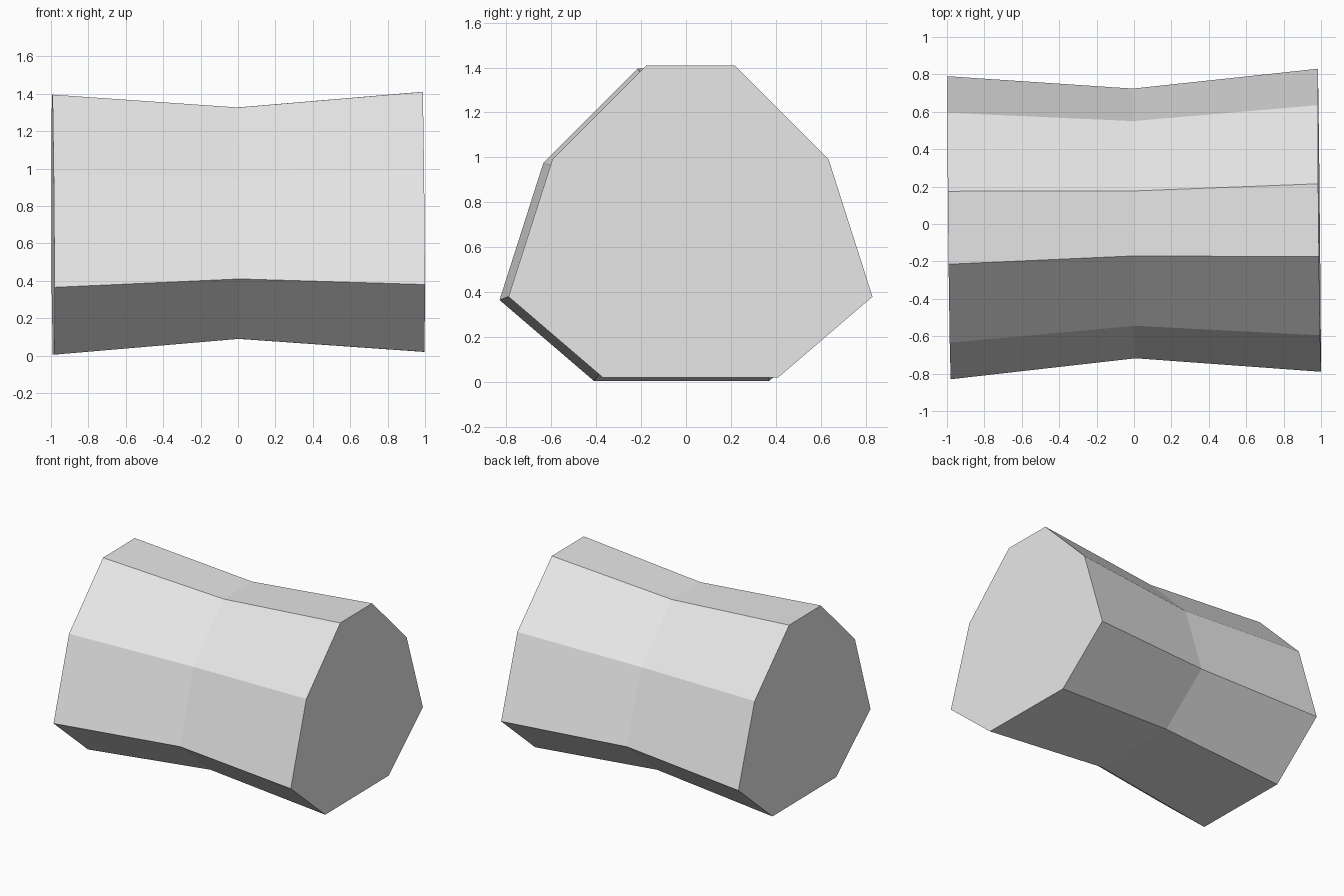
import bpy
import bmesh

cube = bpy.data.objects.get("Cube")
if cube:
    bpy.data.objects.remove(cube, do_unlink=True)

# One plain grey material
grey = bpy.data.materials.new("light grey")
grey.use_nodes = True
colour = (0.8, 0.8, 0.8, 1)
grey.diffuse_color = colour
grey.node_tree.nodes["Principled BSDF"].inputs["Base Color"].default_value = colour

# Eight-sided cross-section (y, z about the axis), mirrored in y
half = [(0.195, 0.695), (0.615, 0.275), (0.81, -0.335), (0.39, -0.695)]
profile = half + [(-y, z) for y, z in reversed(half)]

# Rings along the slightly turned axis: x, y, z of the centre, and scale
rings = [(-0.99, -0.02, 0.70, 1.0),
         (0.0, 0.003, 0.708, 0.89),
         (0.99, 0.02, 0.715, 1.0)]

bm = bmesh.new()
loops = []
for cx, cy, cz, s in rings:
    loops.append([bm.verts.new((cx - 0.01 * y * s - 0.005 * z * s,
                                cy + y * s, cz + z * s)) for y, z in profile])

# Waisted sides
count = len(profile)
for a, b in zip(loops, loops[1:]):
    for i in range(count):
        j = (i + 1) % count
        bm.faces.new((a[i], a[j], b[j], b[i]))

# Flat end caps
bm.faces.new(loops[0])
bm.faces.new(loops[-1])
bmesh.ops.recalc_face_normals(bm, faces=bm.faces)

mesh = bpy.data.meshes.new("waisted_block")
bm.to_mesh(mesh)
bm.free()
mesh.materials.append(grey)
block = bpy.data.objects.new("waisted_block", mesh)
bpy.context.collection.objects.link(block)
